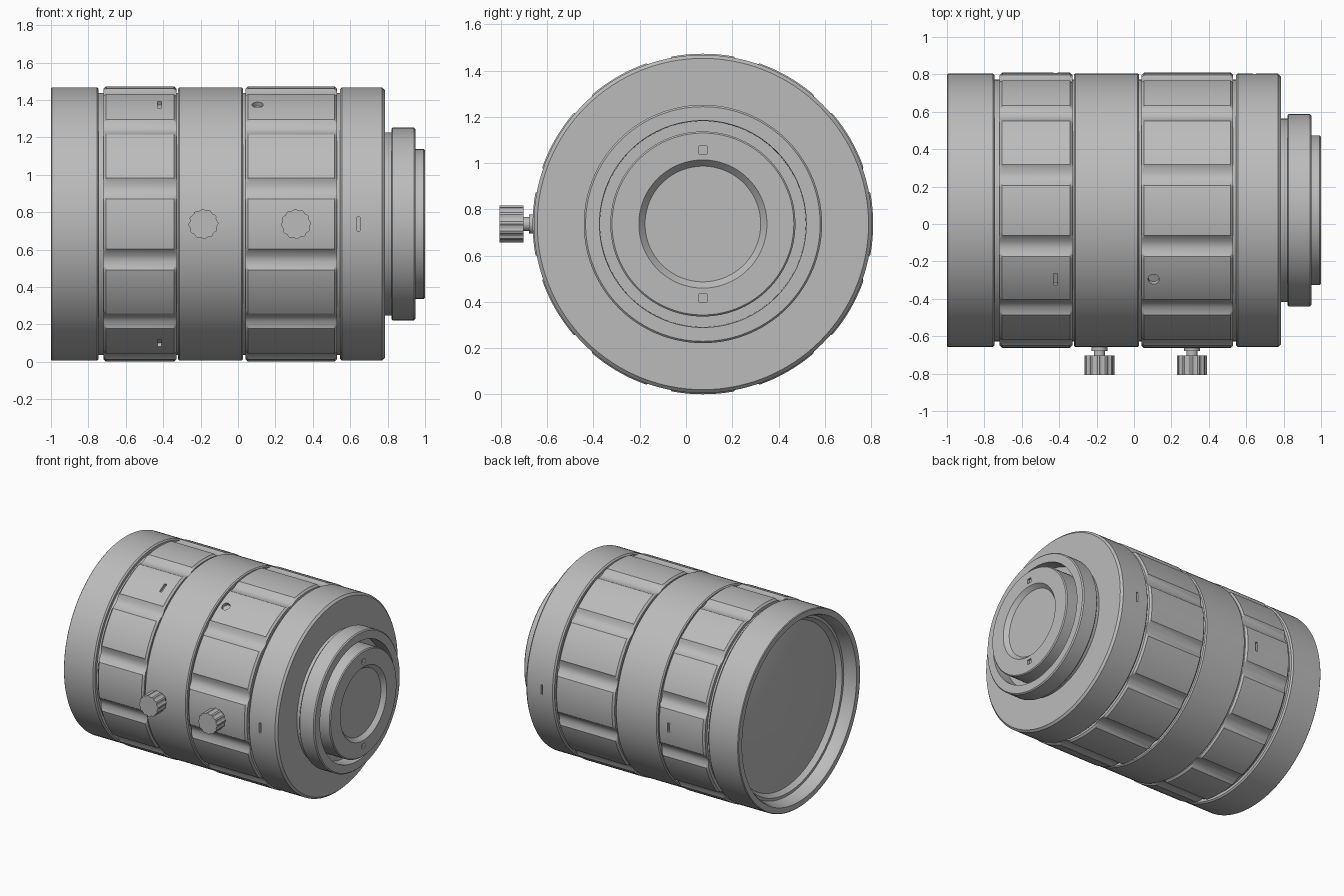
import bpy
import bmesh
from math import sin, cos, pi, radians, degrees
from mathutils import Matrix, Vector

old = bpy.data.objects.get("Cube")
if old:
    bpy.data.objects.remove(old, do_unlink=True)

CENTRE = Vector((0, 0.073, 0.737))   # the optical axis runs along x
R = 0.731                            # barrel radius
GRIP_R = 0.736

metal = bpy.data.materials.new("satin grey")
metal.use_nodes = True
GREY = (0.50, 0.50, 0.50, 1)
metal.diffuse_color = GREY
metal.node_tree.nodes["Principled BSDF"].inputs["Base Color"].default_value = GREY


def finish(bm, name, location, rotation=(0, 0, 0)):
    bmesh.ops.recalc_face_normals(bm, faces=bm.faces)
    mesh = bpy.data.meshes.new(name)
    bm.to_mesh(mesh)
    bm.free()
    mesh.materials.append(metal)
    obj = bpy.data.objects.new(name, mesh)
    obj.location = location
    obj.rotation_euler = rotation
    bpy.context.collection.objects.link(obj)
    return obj


def smooth(obj):
    bpy.ops.object.select_all(action='DESELECT')
    obj.select_set(True)
    bpy.context.view_layer.objects.active = obj
    bpy.ops.object.shade_smooth_by_angle(angle=radians(28))


def lathe(name, profile, segs=120, dent=None, location=CENTRE, rotation=(0, 0, 0)):
    """Spin a closed (x, radius) loop about x; dent(angle, radius) reshapes it."""
    bm = bmesh.new()
    rings = []
    for x, r in profile:
        if r == 0:
            rings.append([bm.verts.new((x, 0, 0))] * segs)
            continue
        ring = []
        for i in range(segs):
            a = 2 * pi * i / segs
            q = dent(a, r) if dent else r
            ring.append(bm.verts.new((x, q * cos(a), q * sin(a))))
        rings.append(ring)
    for k, ring in enumerate(rings):
        nxt = rings[(k + 1) % len(rings)]
        for i in range(segs):
            j = (i + 1) % segs
            corners = list(dict.fromkeys((ring[i], ring[j], nxt[j], nxt[i])))
            if len(corners) > 2:
                bm.faces.new(corners)
    return finish(bm, name, location, rotation)


def band(x0, x1, r, inner, bevel):
    """Ring section with bevelled outer edges."""
    return [(x0, inner), (x0, r - bevel), (x0 + bevel, r),
            (x1 - bevel, r), (x1, r - bevel), (x1, inner)]


def scallop(angle, r):
    """Twelve shallow finger grooves around a grip."""
    t = ((degrees(angle) % 30) - 15) / 4.5
    if abs(t) >= 0.999 or r < 0.68:
        return r
    return min(r, GRIP_R - 0.025 * (1 - t * t))


def cut(target, x, degrees_round, radius, size, round_hole=False):
    """Sink a small slot or hole at a position around the axis."""
    bm = bmesh.new()
    if round_hole:
        bmesh.ops.create_cone(bm, cap_ends=True, segments=24, radius1=size[0] / 2,
                              radius2=size[0] / 2, depth=size[2])
    else:
        bmesh.ops.create_cube(bm, size=1)
        bmesh.ops.scale(bm, vec=size, verts=bm.verts)
    turn = Matrix.Rotation(radians(degrees_round - 90), 4, 'X')
    bmesh.ops.transform(bm, matrix=turn @ Matrix.Translation((x, 0, radius)), verts=bm.verts)
    cutter = finish(bm, "cutter", CENTRE)
    cutter.hide_render = True
    mod = target.modifiers.new("cut", 'BOOLEAN')
    mod.object = cutter
    mod.operation = 'DIFFERENCE'
    mod.solver = 'EXACT'
    bpy.ops.object.select_all(action='DESELECT')
    target.select_set(True)
    bpy.context.view_layer.objects.active = target
    bpy.ops.object.modifier_apply(modifier=mod.name)
    bpy.data.objects.remove(cutter, do_unlink=True)


# Inner barrel seen in the gaps between the rings
core = lathe("inner_barrel", [(-0.80, 0), (-0.80, 0.70), (0.70, 0.70), (0.70, 0)])

# Front hood with a stepped, tapering mouth
hood = lathe("front_hood", [
    (-0.745, 0.58), (-0.745, R - 0.01), (-0.755, R), (-0.995, R), (-1, R - 0.005),
    (-1, 0.685), (-0.985, 0.675), (-0.91, 0.66), (-0.91, 0.64), (-0.875, 0.615),
    (-0.875, 0.58)])

# Domed front glass
dome = [(-0.875 - 0.06 * (1 - (i / 12) ** 2), 0.60 * i / 12) for i in range(13)]
glass = lathe("front_glass", dome + [(-0.82, 0.60), (-0.82, 0)])

# Grip rings and plain rings
front_grip = lathe("front_grip", band(-0.718, -0.33, GRIP_R, 0.66, 0.013), 240, scallop)
middle = lathe("middle_ring", band(-0.322, 0.028, R, 0.66, 0.008))
rear_grip = lathe("rear_grip", band(0.04, 0.53, GRIP_R, 0.66, 0.013), 240, scallop)
rear_ring = lathe("rear_ring", [
    (0.545, 0), (0.545, R - 0.01), (0.555, R), (0.77, R), (0.785, R - 0.015), (0.785, 0)])

# Mount collar with an annular gap around the tail
collar = lathe("mount_collar", [
    (0.77, 0.38), (0.77, 0.49), (0.82, 0.49), (0.82, 0.508), (0.827, 0.515),
    (0.94, 0.515), (0.948, 0.507), (0.948, 0.447), (0.85, 0.445), (0.85, 0.38)])
tail = lathe("tail_barrel", [
    (0.77, 0), (0.77, 0.40), (0.993, 0.40), (1, 0.393), (1, 0.277), (0.97, 0.25),
    (0.97, 0)])

# Small slots and the set screw hole
for angle in (0, 120, 240):
    cut(front_grip, -0.42, angle, GRIP_R, (0.02, 0.07, 0.04))
for angle in (0, 180):
    cut(rear_ring, 0.645, angle, R, (0.015, 0.075, 0.04))
cut(rear_grip, 0.105, 120, GRIP_R, (0.06, 0.06, 0.05), True)
for angle in (90, 270):
    cut(tail, 1.0, angle, 0.32, (0.03, 0.035, 0.035))

for part in (core, hood, glass, front_grip, middle, rear_grip, rear_ring, collar, tail):
    smooth(part)


# Knurled thumb screws on the front side
def knurl(angle, r):
    return r - 0.006 if r > 0.07 and round(angle * 48 / (2 * pi)) % 4 > 1 else r


for side, x in (("front", -0.185), ("rear", 0.31)):
    spot = (x, CENTRE.y, CENTRE.z)
    facing = (0, 0, -pi / 2)
    lathe(side + "_screw_head", [(0.775, 0), (0.775, 0.08), (0.879, 0.08), (0.879, 0)],
          48, knurl, spot, facing)
    neck = lathe(side + "_screw_neck", [
        (0.69, 0), (0.69, 0.042), (0.752, 0.042), (0.752, 0.03), (0.78, 0.03), (0.78, 0)],
        32, None, spot, facing)
    smooth(neck)
